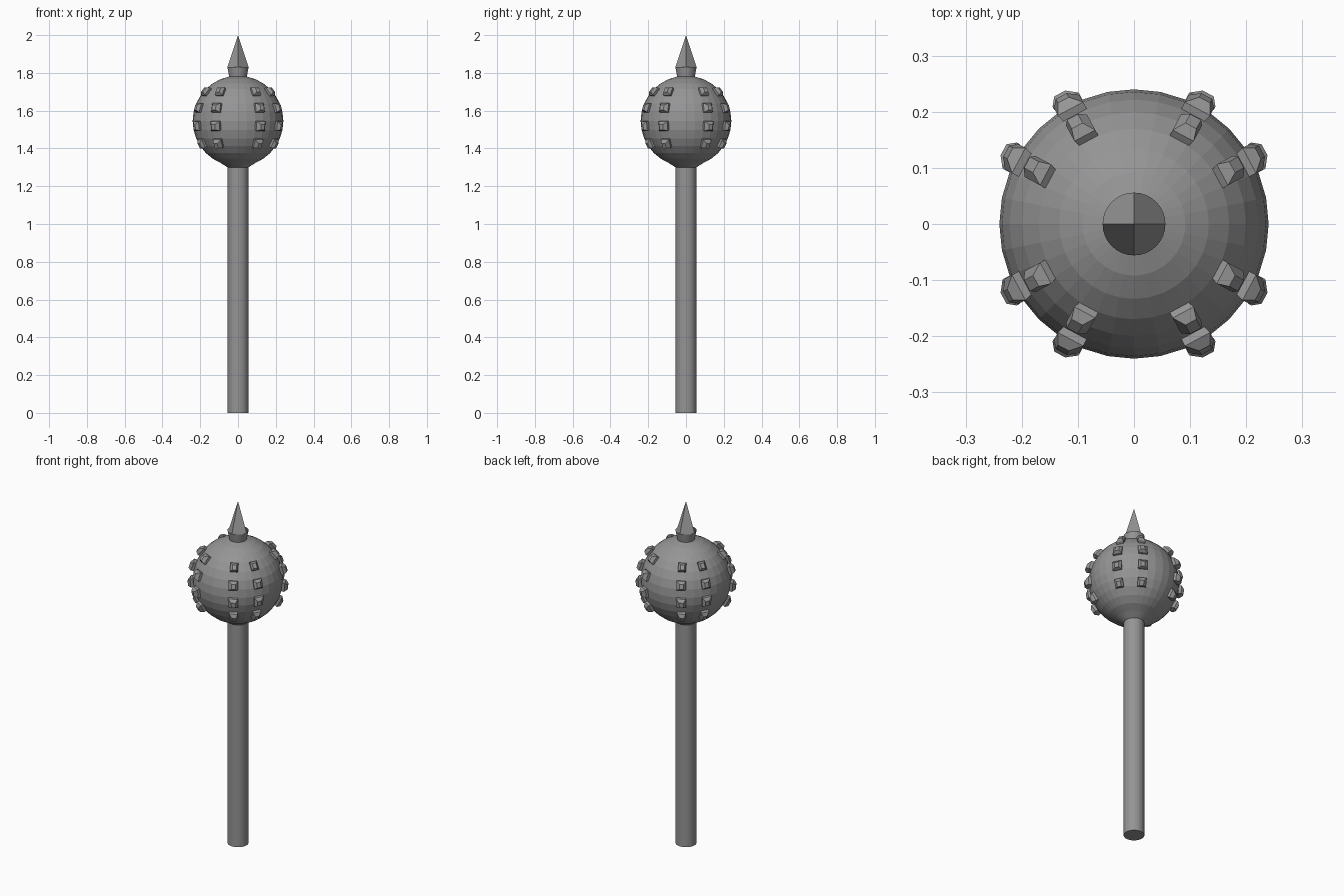
import bpy, bmesh
from math import sin, cos, pi, radians
from mathutils import Vector

if "Cube" in bpy.data.objects:
    bpy.data.objects.remove(bpy.data.objects["Cube"])

SIDES = 32
CENTRE = Vector((0, 0, 1.545))
R = 0.24

# Dark iron for every part
iron = bpy.data.materials.new("dark_iron")
iron.diffuse_color = (0.3, 0.3, 0.3, 1)
iron.use_nodes = True
iron.node_tree.nodes["Principled BSDF"].inputs["Base Color"].default_value = iron.diffuse_color


def make_object(name, bm):
    bmesh.ops.recalc_face_normals(bm, faces=bm.faces)
    mesh = bpy.data.meshes.new(name)
    bm.to_mesh(mesh)
    bm.free()
    mesh.materials.append(iron)
    obj = bpy.data.objects.new(name, mesh)
    bpy.context.collection.objects.link(obj)
    return obj


def ring(bm, r, z):
    return [bm.verts.new((r * cos(2 * pi * i / SIDES), r * sin(2 * pi * i / SIDES), z))
            for i in range(SIDES)]


def bridge(bm, a, b):
    n = len(a)
    for i in range(n):
        bm.faces.new((a[i], a[(i + 1) % n], b[(i + 1) % n], b[i]))


# Mace body: shaft, ball, collar in one turned profile
profile = [(0.055, 0), (0.055, 1.30)]
profile += [(R * sin(pi * k / 16), CENTRE.z - R * cos(pi * k / 16)) for k in range(2, 16)]
profile += [(0.056, 1.83)]
bm = bmesh.new()
rings = [ring(bm, r, z) for r, z in profile]
for a, b in zip(rings, rings[1:]):
    bridge(bm, a, b)
bm.faces.new(rings[0][::-1])

# Spike: four broad facets meeting the round collar
tip = bm.verts.new((0, 0, 2.0))
q = SIDES // 4
for k in range(4):
    bm.faces.new([tip] + [rings[-1][(k * q + j) % SIDES] for j in range(q + 1)])
make_object("mace_body", bm)

# Studs: flared blocks with a tapered top leaning to the diagonal
bm = bmesh.new()
for quarter in range(4):
    for side in (-1, 1):
        az = radians(45 + 90 * quarter + side * 16.875)
        for lat_deg in (39.375, 16.875, -5.625, -28.125):
            lat = radians(lat_deg)
            out = Vector((cos(lat) * cos(az), cos(lat) * sin(az), sin(lat)))
            lean = Vector((-sin(az), cos(az), 0)) * -side
            up = Vector((-sin(lat) * cos(az), -sin(lat) * sin(az), cos(lat)))
            w = 0.0235 * cos(lat)
            layers = []
            # radius, half width, half height, sideways shift, vertical shift
            for r, hw, hh, dx, dz in ((0.232, w, 0.0235, 0, 0),
                                      (0.252, w + 0.003, 0.025, 0.003, -0.002),
                                      (0.268, 0.011, 0.014, 0.007, -0.006)):
                c = CENTRE + out * r + lean * dx + up * dz
                layers.append([bm.verts.new(c + lean * hw * sx + up * hh * sz)
                               for sx, sz in ((-1, -1), (1, -1), (1, 1), (-1, 1))])
            for a, b in zip(layers, layers[1:]):
                bridge(bm, a, b)
            bm.faces.new(layers[0][::-1])
            bm.faces.new(layers[-1])
make_object("studs", bm)
